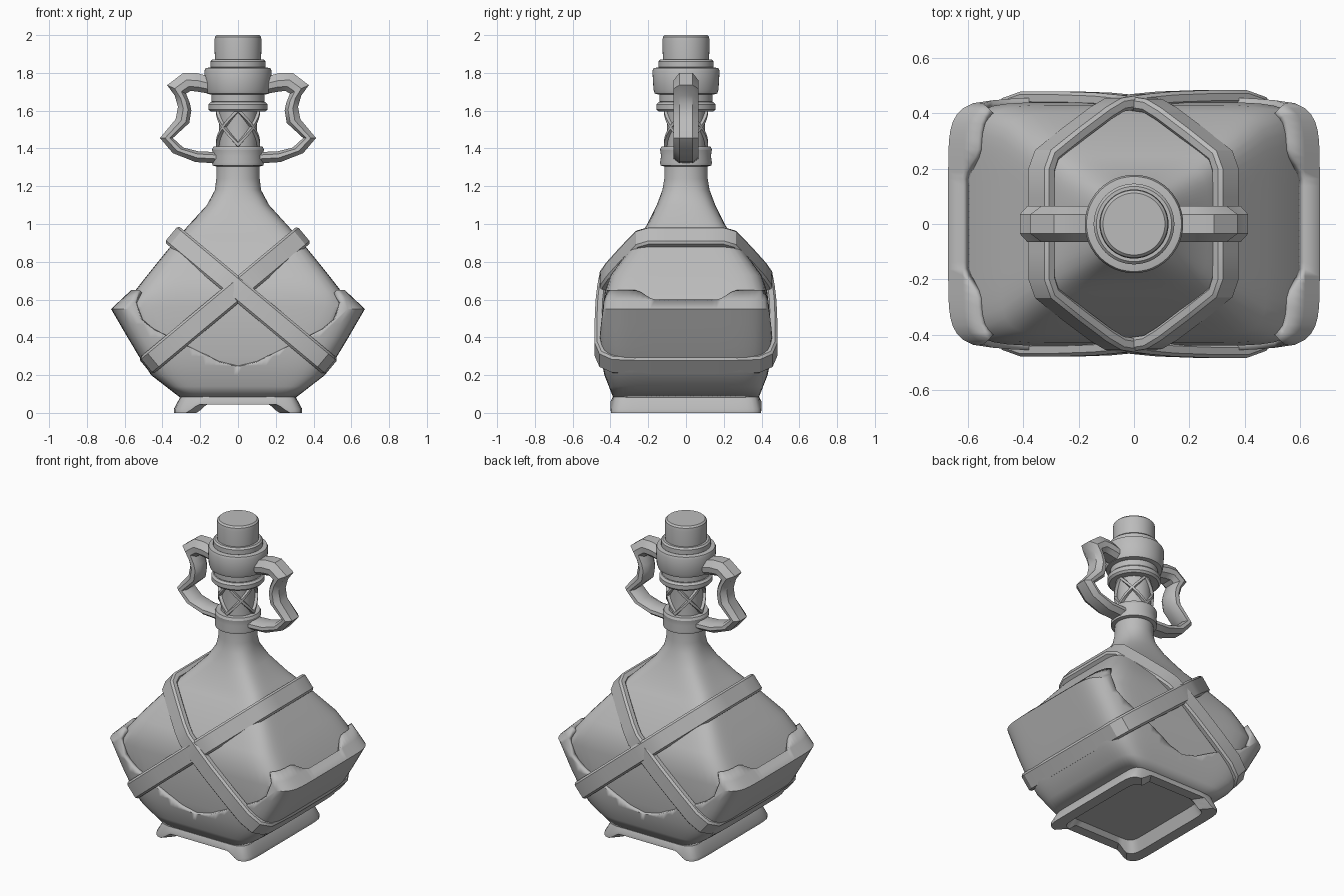
import bpy, bmesh, math
from mathutils import Vector

cube = bpy.data.objects.get("Cube")
if cube:
    bpy.data.objects.remove(cube)

grey = bpy.data.materials.new("plain grey")
grey.use_nodes = True
grey.diffuse_color = (0.5, 0.5, 0.5, 1)
grey.node_tree.nodes["Principled BSDF"].inputs["Base Color"].default_value = grey.diffuse_color


def loft(name, rings, caps=True, loop=False, angle=30, thickness=0, bevel=0):
    """Skin a list of closed rings; loop joins the last ring to the first."""
    bm = bmesh.new()
    rows = [[bm.verts.new(p) for p in ring] for ring in rings]
    n = len(rows[0])
    pairs = list(zip(rows, rows[1:])) + ([(rows[-1], rows[0])] if loop else [])
    for a, b in pairs:
        for i in range(n):
            j = (i + 1) % n
            bm.faces.new((a[i], a[j], b[j], b[i]))
    if caps and not loop:
        bm.faces.new(rows[0][::-1])
        bm.faces.new(rows[-1])
    bmesh.ops.remove_doubles(bm, verts=bm.verts[:], dist=0.0005)
    bmesh.ops.recalc_face_normals(bm, faces=bm.faces[:])
    mesh = bpy.data.meshes.new(name)
    bm.to_mesh(mesh)
    bm.free()
    mesh.materials.append(grey)
    obj = bpy.data.objects.new(name, mesh)
    bpy.context.collection.objects.link(obj)
    bpy.ops.object.select_all(action='DESELECT')
    bpy.context.view_layer.objects.active = obj
    obj.select_set(True)
    bpy.ops.object.shade_smooth_by_angle(angle=math.radians(angle))
    if thickness:
        mod = obj.modifiers.new("Wall", 'SOLIDIFY')
        mod.thickness, mod.offset = thickness, -1
    if bevel:
        mod = obj.modifiers.new("Soft edge", 'BEVEL')
        mod.width, mod.segments, mod.limit_method = bevel, 1, 'ANGLE'
        mod.angle_limit = math.radians(40)
    return obj


def interp(table, t):
    """Linear lookup of the remaining columns by the first one."""
    if t <= table[0][0]:
        return table[0][1:]
    for a, b in zip(table, table[1:]):
        if t <= b[0]:
            f = (t - a[0]) / (b[0] - a[0])
            return [p + (q - p) * f for p, q in zip(a[1:], b[1:])]
    return table[-1][1:]


def rim(a, hx, hy, n, z):
    """Point on a squared-off ellipse."""
    c, s = math.cos(a), math.sin(a)
    r = (abs(c) ** n + abs(s) ** n) ** (-1 / n)
    return Vector((hx * r * c, hy * r * s, z))


def angles(n):
    return [2 * math.pi * i / n for i in range(n)]


# Flask body: height, half width, half depth, squareness
body = [(0.07, 0.29, 0.37, 10), (0.2, 0.43, 0.415, 8), (0.3, 0.49, 0.43, 8),
        (0.56, 0.60, 0.44, 9), (0.64, 0.55, 0.43, 9), (0.73, 0.48, 0.40, 9),
        (0.94, 0.31, 0.245, 8), (0.99, 0.265, 0.21, 6), (1.1, 0.165, 0.155, 3.5),
        (1.18, 0.122, 0.125, 2.3), (1.24, 0.115, 0.115, 2), (1.33, 0.113, 0.113, 2)]
loft("flask_body", [[rim(a, x, y, n, z) for a in angles(96)] for z, x, y, n in body])

# Lower jacket with dipping front edge and raised corners
jacket = [(0.08, 0.305, 0.385, 10), (0.2, 0.46, 0.432, 8), (0.3, 0.525, 0.452, 8),
          (0.4, 0.585, 0.458, 8), (0.55, 0.672, 0.458, 8), (0.66, 0.555, 0.45, 9)]
front_edge = [(0, 0.245), (0.12, 0.27), (0.28, 0.355), (0.46, 0.46), (0.53, 0.6), (0.56, 0.65)]
side_edge = [(0.17, 0.6), (0.25, 0.65)]


def jacket_top(a):
    c, s = abs(math.cos(a)), abs(math.sin(a))
    if c > s:
        return interp(side_edge, 0.44 * s / c)[0]
    return interp(front_edge, 0.58 * c / s)[0]


rings = []
for z in (0.08, 0.14, 0.2, 0.25, 0.3, 0.35, 0.4, 0.47, 0.55, 0.6, 0.65):
    ring = []
    for a in angles(128):
        h = min(z, jacket_top(a))
        ring.append(rim(a, *interp(jacket, h), h))
    rings.append(ring)
loft("lower_jacket", rings, caps=False, thickness=0.035)

# Foot ring, notched at front and back
foot = [(0.24, 0.31, 0.07, 0), (0.27, 0.335, 0, 1), (0.34, 0.40, 0, 1),
        (0.34, 0.40, 0.02, 0.9), (0.305, 0.385, 0.085, 0.1), (0.28, 0.36, 0.095, 0)]
rings = []
for hx, hy, z, lift in foot:
    ring = []
    for a in angles(128):
        p = rim(a, hx, hy, 12, z)
        if abs(math.sin(a)) > abs(math.cos(a)):
            x = abs(p.x) * 0.34 / hx
            p.z += lift * interp([(0.21, 0.045), (0.27, 0)], x)[0]
        ring.append(p)
    rings.append(ring)
loft("foot_ring", rings, loop=True)

# Crossed straps: flat loops lying in two tilted planes
half = [(0, 0), (0, 0.1), (0, 0.2), (0.03, 0.265), (0.16, 0.345), (0.29, 0.42), (0.36, 0.452),
        (0.48, 0.466), (0.6, 0.475), (0.78, 0.48), (0.95, 0.48), (1.04, 0.455),
        (1.085, 0.39), (1.095, 0.2), (1.095, 0)]
path = half + [(s, -y) for s, y in half[-2:0:-1]]
for name, side, grow in (("left_strap", 1, 0), ("right_strap", -1, 0.004)):
    start = Vector((0.35 * side, 0, 0.945))
    along = Vector((-0.768 * side, 0, -0.64))
    across = Vector((0.64 * side, 0, -0.768))
    rings = []
    for i, (s, y) in enumerate(path):
        before, after = Vector(path[i - 1]), Vector(path[(i + 1) % len(path)])
        t = (after - before).normalized()
        out = along * -t.y + Vector((0, t.x, 0))
        if out.dot(along * (s - 0.55) + Vector((0, y, 0))) < 0:
            out.negate()
        p = start + along * s + Vector((0, y, 0)) + out * grow
        rings.append([p + across * w - out * d
                      for w, d in ((-0.057, 0), (0.057, 0), (0.057, 0.05), (-0.057, 0.05))])
    loft(name, rings, loop=True, bevel=0.012)


def lathe(name, profile, n=48):
    loft(name, [[rim(a, r, r, 2, z) for a in angles(n)] for r, z in profile])


def band(name, r, low, high, b=0.012):
    lathe(name, [(r - b, low), (r, low + b), (r, high - b), (r - b, high)])


# Neck, collars and cork
lathe("neck", [(0.108, 1.3), (0.1, 1.42), (0.1, 1.55), (0.11, 1.7)])
lathe("lower_collar", [(0.115, 1.305), (0.135, 1.31), (0.137, 1.325), (0.132, 1.36),
                       (0.137, 1.395), (0.13, 1.41), (0.1, 1.41)])
band("neck_ring", 0.157, 1.595, 1.645)
band("neck_step", 0.14, 1.64, 1.695, 0.008)
lathe("upper_collar", [(0.14, 1.685), (0.165, 1.69), (0.172, 1.71), (0.178, 1.81),
                       (0.172, 1.825), (0.14, 1.83)])
band("lip_ring", 0.146, 1.82, 1.87, 0.01)
lathe("cork", [(0.122, 1.86), (0.125, 1.97), (0.122, 1.99), (0.112, 2.0)])

# Lattice of crossing strips around the neck
for turn in (1, -1):
    for k in range(4):
        rings = []
        for i in range(13):
            a = math.pi / 2 * (k + turn * i / 12)
            z = 1.42 + 0.185 * i / 12
            rings.append([(r * math.cos(a), r * math.sin(a), z + dz)
                          for r, dz in ((0.095, -0.016), (0.117, -0.01),
                                        (0.117, 0.01), (0.095, 0.016))])
        loft("neck_lattice", rings)

# Side handles: paired outer and inner edge points, six-sided section
edges = [(0.15, 1.78, 0.15, 1.69), (0.22, 1.80, 0.21, 1.70), (0.29, 1.80, 0.25, 1.705),
         (0.375, 1.735, 0.275, 1.69), (0.335, 1.68, 0.255, 1.64), (0.318, 1.62, 0.247, 1.60),
         (0.33, 1.555, 0.258, 1.535), (0.413, 1.455, 0.345, 1.455), (0.345, 1.375, 0.29, 1.405),
         (0.225, 1.328, 0.21, 1.385), (0.1, 1.32, 0.1, 1.38)]
for name, side in (("left_handle", 1), ("right_handle", -1)):
    rings = []
    for ox, oz, ix, iz in edges:
        o, i = Vector((ox * side, 0, oz)), Vector((ix * side, 0, iz))
        rings.append([o.lerp(i, f) + Vector((0, y, 0)) for f, y in
                      ((0, -0.035), (0, 0.035), (0.4, 0.065), (0.75, 0.062),
                       (1, 0.035), (1, -0.035), (0.75, -0.062), (0.4, -0.065))])
    loft(name, rings, angle=35)
